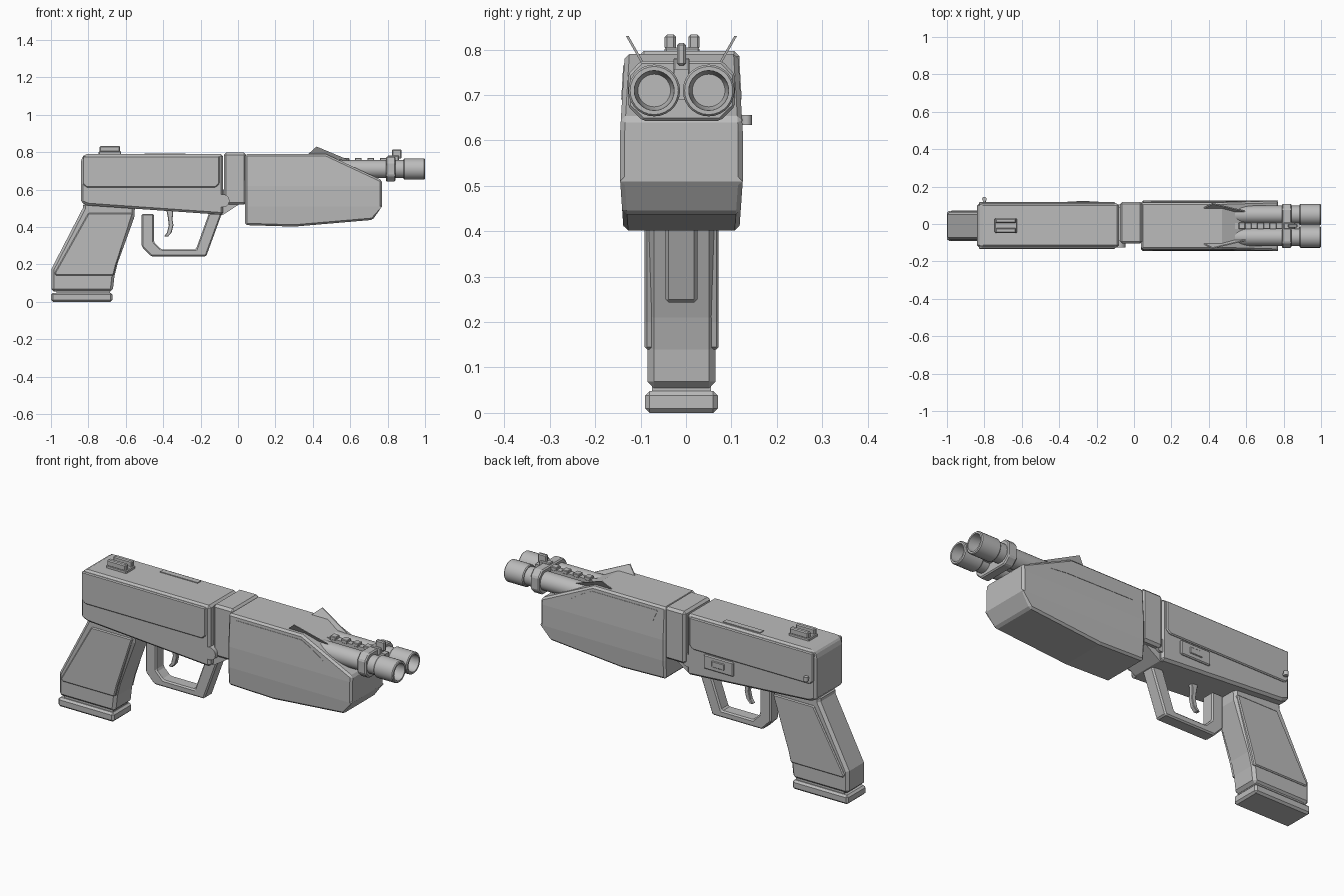
import bpy, bmesh, math
from mathutils import Vector

old = bpy.data.objects.get("Cube")
if old:
    bpy.data.objects.remove(old, do_unlink=True)

MID = -0.01          # centre plane of the body in y
GREY = (0.5, 0.5, 0.5, 1.0)
mat = bpy.data.materials.new("plain grey")
mat.use_nodes = True
mat.diffuse_color = GREY
mat.node_tree.nodes["Principled BSDF"].inputs["Base Color"].default_value = GREY


def finish(name, bm, bevel=0.0, smooth=False):
    bmesh.ops.recalc_face_normals(bm, faces=bm.faces)
    me = bpy.data.meshes.new(name)
    bm.to_mesh(me)
    bm.free()
    me.materials.append(mat)
    ob = bpy.data.objects.new(name, me)
    bpy.context.collection.objects.link(ob)
    if smooth:
        for p in me.polygons:
            p.use_smooth = True
        me.set_sharp_from_angle(angle=math.radians(35))
    if bevel:
        mod = ob.modifiers.new("edge", "BEVEL")
        mod.width = bevel
        mod.segments = 1
        mod.limit_method = "ANGLE"
        mod.angle_limit = math.radians(28)
    return ob


def prism_mesh(pts, lo, hi, axis="y"):
    """Profile in xz pushed along y, or in yz pushed along x."""
    bm = bmesh.new()
    place = (lambda a, b: (a, lo, b)) if axis == "y" else (lambda a, b: (lo, a, b))
    face = bm.faces.new([bm.verts.new(place(a, b)) for a, b in pts])
    step = Vector((0, hi - lo, 0)) if axis == "y" else Vector((hi - lo, 0, 0))
    out = bmesh.ops.extrude_face_region(bm, geom=[face])
    bmesh.ops.translate(bm, vec=step, verts=[v for v in out["geom"] if isinstance(v, bmesh.types.BMVert)])
    return bm


def prism(name, pts, lo, hi, bevel=0.0, axis="y"):
    return finish(name, prism_mesh(pts, lo, hi, axis), bevel)


def box(name, x, y, z, bevel=0.0):
    return prism(name, [(x[0], z[0]), (x[1], z[0]), (x[1], z[1]), (x[0], z[1])], y[0], y[1], bevel)


def lathe(name, profile, centre, axis="x", sides=28, closed=False):
    """Turn (along, radius) points about an axis through centre."""
    bm = bmesh.new()
    turn = {"x": (1, 0, 0), "y": (0, 1, 0), "z": (0, 0, 1)}[axis]
    along, c = Vector(turn), Vector(centre)
    out = Vector((0, 0, 1)) if axis != "z" else Vector((1, 0, 0))
    vs = [bm.verts.new(c + along * a + out * r) for a, r in profile]
    pairs = list(zip(vs, vs[1:])) + ([(vs[-1], vs[0])] if closed else [])
    es = [bm.edges.new(p) for p in pairs]
    bmesh.ops.spin(bm, geom=vs + es, cent=c, axis=along, angle=math.tau, steps=sides)
    bmesh.ops.remove_doubles(bm, verts=bm.verts, dist=0.0002)
    return finish(name, bm, smooth=True)


# receiver and its raised side panels
prism("receiver", [(-0.80, 0.515), (-0.08, 0.465), (-0.08, 0.79), (-0.82, 0.79),
                   (-0.84, 0.76), (-0.84, 0.53)], -0.125, 0.11, 0.012)
panel = [(-0.83, 0.78), (-0.83, 0.63), (-0.81, 0.612), (-0.12, 0.612), (-0.10, 0.63), (-0.10, 0.78)]
prism("right_side_panel", panel, -0.133, -0.115, 0.005)
prism("left_side_panel", panel, 0.10, 0.118, 0.005)
box("top_plate", (-0.50, -0.28), (0.06, 0.09), (0.78, 0.794))

# left side catch and rear knob
box("catch_plate", (-0.36, -0.185), (0.10, 0.119), (0.53, 0.605), 0.005)
box("catch_button", (-0.31, -0.235), (0.11, 0.123), (0.552, 0.585), 0.003)
lathe("knob_stem", [(0, 0), (0, 0.008), (0.03, 0.008), (0.03, 0)], (-0.80, 0.105, 0.645), "y", 12)
lathe("knob_head", [(-0.011, 0), (-0.011, 0.012), (0.011, 0.012), (0.011, 0)], (-0.80, 0.133, 0.645), "z", 16)

# rear sight: base with two posts
box("rear_sight_base", (-0.745, -0.625), (-0.047, 0.03), (0.78, 0.805), 0.004)
for side, y in (("right", -0.047), ("left", 0.005)):
    box(side + "_rear_sight_post", (-0.74, -0.63), (y, y + 0.025), (0.80, 0.833), 0.005)

# hinge collar
box("hinge_collar", (-0.075, 0.045), (-0.105, 0.118), (0.52, 0.797), 0.012)
prism("hinge_block", [(-0.10, 0.465), (-0.08, 0.465), (0.02, 0.53), (0.02, 0.60), (-0.10, 0.60)], -0.09, 0.09)
lathe("hinge_pin", [(-0.115, 0), (-0.115, 0.034), (0.115, 0.034), (0.115, 0)], (-0.08, MID, 0.54), "y", 24)

# fore-end: widest around its middle height
bm = prism_mesh([(0.038, 0.41), (0.30, 0.402), (0.72, 0.438), (0.77, 0.51), (0.77, 0.65),
                 (0.47, 0.79), (0.038, 0.79)], -1, 1)
for z in (0.62, 0.51):
    bmesh.ops.bisect_plane(bm, geom=bm.verts[:] + bm.edges[:] + bm.faces[:],
                           plane_co=(0, 0, z), plane_no=(0, 0, 1))
for v in bm.verts:
    over = max(0, v.co.z - 0.62) * 0.06
    under = max(0, 0.51 - v.co.z) * 0.07
    v.co.y = MID + v.co.y * (0.135 - over - under)
finish("fore_end", bm, 0.01)

# fore-end thin side plates, flared fins and barrels, mirrored about the centre
for side, s in (("right", -1), ("left", 1)):
    bm = prism_mesh([(0.085, 0.765), (0.11, 0.705), (0.50, 0.70), (0.60, 0.69), (0.53, 0.735), (0.47, 0.765)], 0, 1)
    for v in bm.verts:
        v.co.y = MID + s * (0.128 + v.co.y * 0.009 - max(0, v.co.z - 0.62) * 0.06)
    finish(side + "_fore_end_plate", bm)

    bm = prism_mesh([(0.37, 0.785), (0.42, 0.83), (0.60, 0.755), (0.48, 0.76)], 0, 0.006)
    for v in bm.verts:
        v.co.y = MID + s * (0.085 + v.co.y + (v.co.z - 0.775) * 0.57)
    finish(side + "_fin", bm)

    y = MID + s * 0.06
    lathe(side + "_barrel", [(0.40, 0), (0.40, 0.048), (0.90, 0.048), (0.90, 0)], (0, y, 0.71))
    lathe(side + "_muzzle", [(0.885, 0.03), (0.885, 0.053), (0.89, 0.057), (0.995, 0.057), (1.0, 0.053),
                             (1.0, 0.044), (0.91, 0.04)], (0, y, 0.71), closed=True)

# clamp around both barrels
prism("barrel_clamp", [(-0.095, 0.643), (0.075, 0.643), (0.108, 0.675), (0.108, 0.745), (0.08, 0.775),
                       (-0.10, 0.775), (-0.128, 0.745), (-0.128, 0.675)], 0.79, 0.842, 0.006, "x")

# rib between the barrels, with raised blocks
box("barrel_rib", (0.45, 0.885), (-0.026, 0.006), (0.69, 0.757))
for i in range(4):
    x = 0.56 + i * 0.066
    box(f"rib_block_{i + 1}", (x, x + 0.035), (-0.028, 0.008), (0.75, 0.77), 0.003)

# front sight
box("front_sight_base", (0.80, 0.86), (-0.028, 0.008), (0.745, 0.782), 0.004)
box("front_sight", (0.823, 0.875), (-0.02, 0.0), (0.765, 0.815), 0.005)

# grip with raised cheeks and a base
prism("grip", [(-0.83, 0.53), (-0.83, 0.50), (-0.998, 0.175), (-0.998, 0.055), (-0.67, 0.055), (-0.66, 0.14),
               (-0.642, 0.21), (-0.555, 0.45), (-0.55, 0.52)], -0.085, 0.065, 0.014)
cheek = [(-0.80, 0.475), (-0.98, 0.155), (-0.975, 0.14), (-0.665, 0.14), (-0.65, 0.20), (-0.56, 0.475)]
prism("right_grip_cheek", cheek, -0.091, -0.07, 0.005)
prism("left_grip_cheek", cheek, 0.05, 0.072, 0.005)
box("grip_neck", (-0.97, -0.685), (-0.075, 0.055), (0.03, 0.08))
box("grip_base", (-1.0, -0.672), (-0.09, 0.07), (0.0, 0.048), 0.01)

# trigger guard and trigger
prism("trigger_guard", [(-0.515, 0.47), (-0.515, 0.295), (-0.465, 0.243), (-0.17, 0.243), (-0.085, 0.475),
                        (-0.155, 0.475), (-0.225, 0.28), (-0.41, 0.28), (-0.45, 0.32), (-0.45, 0.47)],
      -0.045, 0.025, 0.007)
prism("trigger", [(-0.385, 0.50), (-0.375, 0.45), (-0.37, 0.41), (-0.38, 0.37), (-0.395, 0.35), (-0.375, 0.348),
                  (-0.355, 0.37), (-0.345, 0.41), (-0.35, 0.44), (-0.345, 0.50)], -0.022, 0.002, 0.003)
